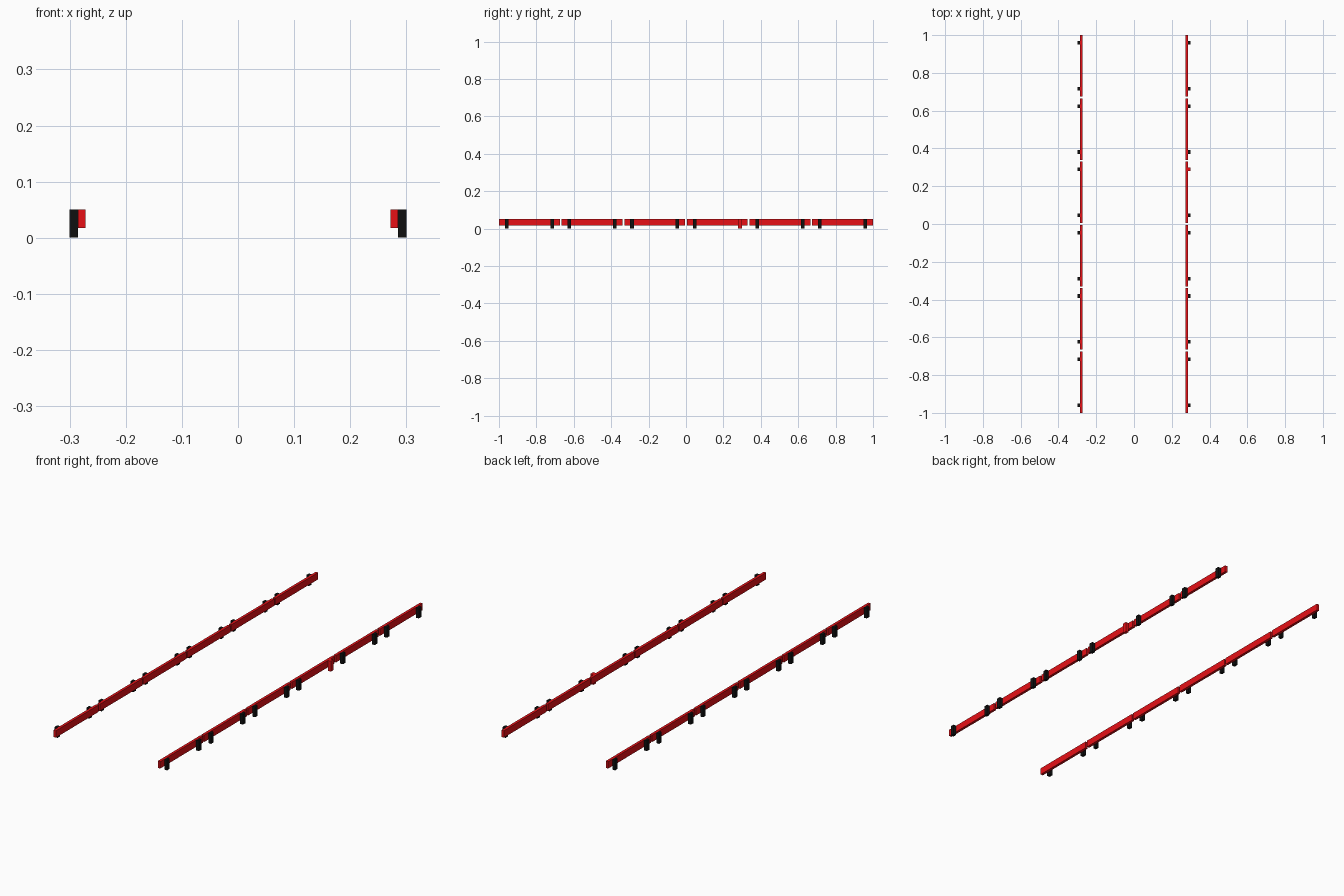
import bpy

if "Cube" in bpy.data.objects:
    bpy.data.objects.remove(bpy.data.objects["Cube"])

def material(name, color):
    m = bpy.data.materials.new(name)
    m.diffuse_color = color
    m.use_nodes = True
    m.node_tree.nodes["Principled BSDF"].inputs["Base Color"].default_value = m.diffuse_color
    return m

red = material("red", (0.8, 0.005, 0.008, 1))
black = material("black", (0.005, 0.005, 0.005, 1))

def box(name, x, y, z, mat):
    """Box from (min, max) ranges on each axis."""
    lo, hi = zip(x, y, z)
    bpy.ops.mesh.primitive_cube_add(
        size=1, location=[(a + b) / 2 for a, b in zip(lo, hi)])
    o = bpy.context.object
    o.name = name
    o.scale = [b - a for a, b in zip(lo, hi)]
    bpy.ops.object.transform_apply(location=False, rotation=False, scale=True)
    o.data.materials.append(mat)

COUNT, LENGTH, PITCH = 6, 0.325, 0.335
POST_OFFSET, POST_HALF = 0.1213, 0.0095

for side, s in (("left", -1), ("right", 1)):
    for i in range(COUNT):
        yc = (i - (COUNT - 1) / 2) * PITCH
        # Rail segment
        box(f"{side}_rail_{i + 1}", sorted((s * 0.272, s * 0.285)),
            (yc - LENGTH / 2, yc + LENGTH / 2), (0.017, 0.05), red)
        # Two outer posts per rail; a single one on the right is red
        for name, d in (("front", -1), ("back", 1)):
            y = yc + d * POST_OFFSET
            mat = red if (s, i, d) == (1, 3, 1) else black
            box(f"{side}_{name}_post_{i + 1}", sorted((s * 0.285, s * 0.30)),
                (y - POST_HALF, y + POST_HALF), (0.0, 0.05), mat)
